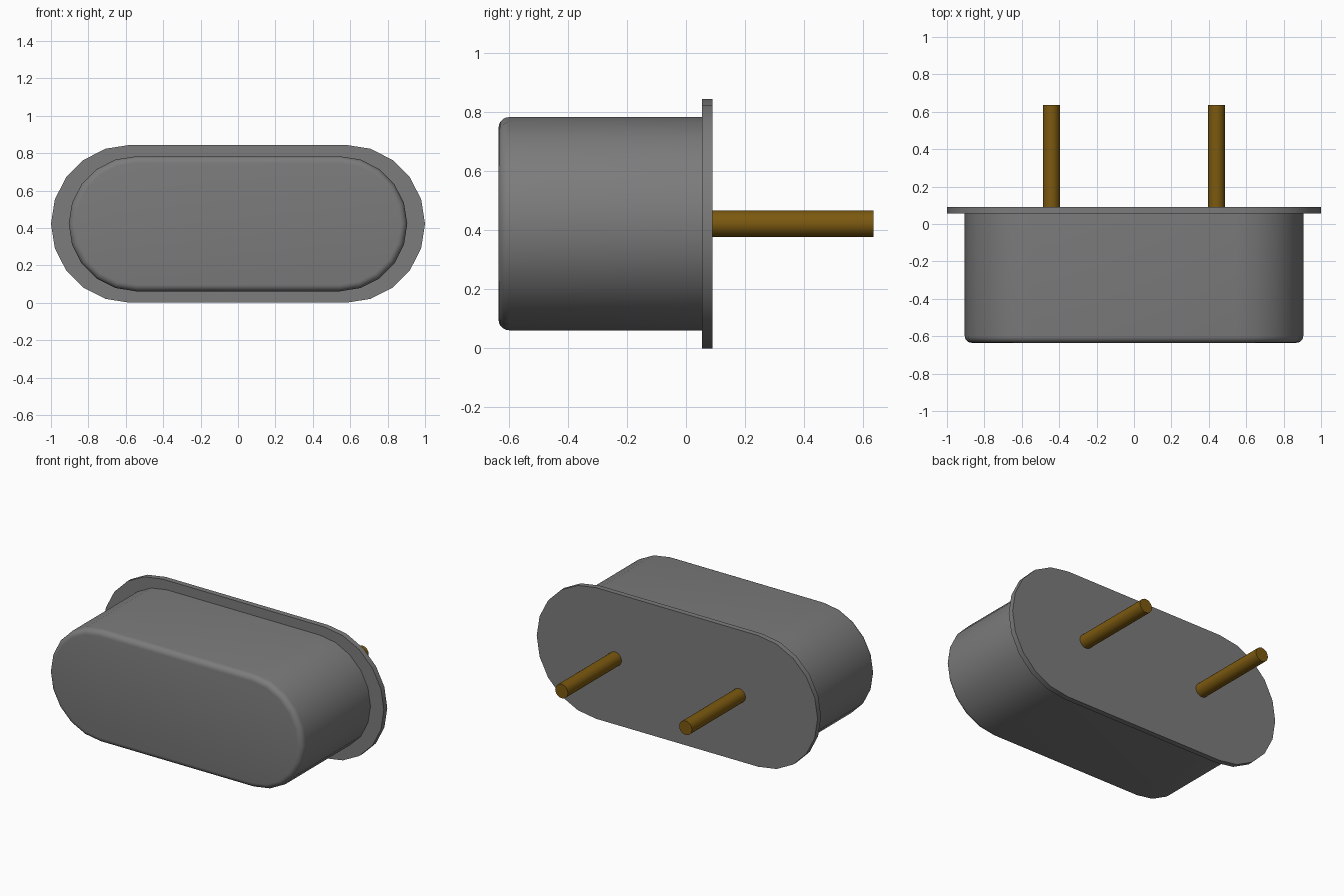
import bpy, bmesh, math

if "Cube" in bpy.data.objects:
    bpy.data.objects.remove(bpy.data.objects["Cube"])

MID_Z = 0.422      # height of the common centre line
ARC_STEPS = 10     # segments in each rounded end


def material(name, rgb):
    m = bpy.data.materials.new(name)
    m.use_nodes = True
    m.diffuse_color = (*rgb, 1)
    m.node_tree.nodes["Principled BSDF"].inputs["Base Color"].default_value = (*rgb, 1)
    return m


def stadium(half_straight, radius):
    """Outline with two rounded ends, as (x, z) points."""
    pts = []
    for side, start in ((1, -90), (-1, 90)):
        for i in range(ARC_STEPS + 1):
            a = math.radians(start + 180 * i / ARC_STEPS)
            pts.append((side * half_straight + radius * math.cos(a), MID_Z + radius * math.sin(a)))
    return pts


def circle(x, radius, sides=24):
    return [(x + radius * math.cos(2 * math.pi * i / sides),
             MID_Z + radius * math.sin(2 * math.pi * i / sides)) for i in range(sides)]


def loft(name, rings, mat):
    """Skin a list of (y, outline) rings along y and cap both ends."""
    bm = bmesh.new()
    loops = [[bm.verts.new((x, y, z)) for x, z in pts] for y, pts in rings]
    n = len(loops[0])
    for a, b in zip(loops, loops[1:]):
        for i in range(n):
            j = (i + 1) % n
            bm.faces.new((a[i], a[j], b[j], b[i]))
    bm.faces.new(loops[0])
    bm.faces.new(loops[-1])
    bmesh.ops.recalc_face_normals(bm, faces=bm.faces)
    mesh = bpy.data.meshes.new(name)
    bm.to_mesh(mesh)
    bm.free()
    mesh.materials.append(mat)
    obj = bpy.data.objects.new(name, mesh)
    bpy.context.collection.objects.link(obj)
    bpy.ops.object.select_all(action="DESELECT")
    obj.select_set(True)
    bpy.context.view_layer.objects.active = obj
    bpy.ops.object.shade_smooth_by_angle(angle=math.radians(35))
    return obj


grey = material("dark grey plastic", (0.2, 0.2, 0.2))
brass = material("dark brass", (0.2, 0.1, 0.005))

# Housing with a rounded front rim
BEVEL, STEPS = 0.036, 5
rings = []
for i in range(STEPS + 1):
    a = math.pi / 2 * i / STEPS
    rings.append((-0.635 + BEVEL * (1 - math.sin(a)),
                  stadium(0.544, 0.361 - BEVEL * (1 - math.cos(a)))))
rings.reverse()
rings.append((0.055, stadium(0.544, 0.361)))
rings = sorted(rings, key=lambda r: r[0])
loft("housing", rings, grey)

# Flange plate at the back of the housing
loft("flange", [(y, stadium(0.578, 0.422)) for y in (0.055, 0.09)], grey)

# Two contact pins
for name, x in (("left_pin", 0.4415), ("right_pin", -0.4415)):
    loft(name, [(y, circle(x, 0.045)) for y in (0.09, 0.635)], brass)
